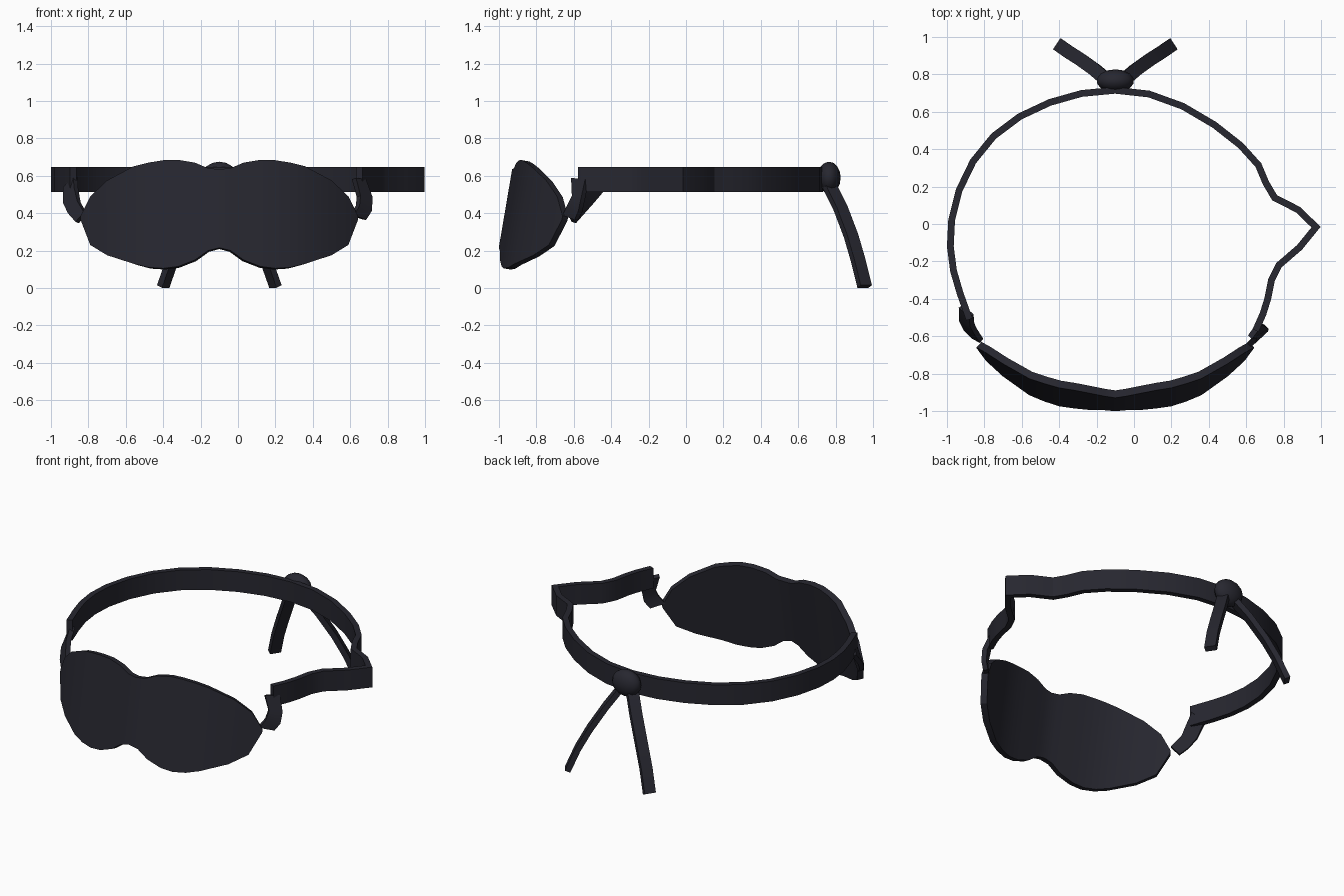
import bpy, math
from mathutils import Vector

if "Cube" in bpy.data.objects:
    bpy.data.objects.remove(bpy.data.objects["Cube"])

fabric = bpy.data.materials.new("dark navy fabric")
fabric.diffuse_color = (0.02, 0.02, 0.029, 1)
fabric.use_nodes = True
fabric.node_tree.nodes["Principled BSDF"].inputs["Base Color"].default_value = fabric.diffuse_color
CX = -0.1  # symmetry axis of the mask


def finish(ob, angle=30):
    ob.data.materials.append(fabric)
    bpy.ops.object.select_all(action='DESELECT')
    ob.select_set(True)
    bpy.context.view_layer.objects.active = ob
    for m in list(ob.modifiers):
        bpy.ops.object.modifier_apply(modifier=m.name)
    bpy.ops.object.shade_smooth_by_angle(angle=math.radians(angle))


def ribbon(name, rows, thick, offset=0.0):
    """Sheet between pairs of edge points, given thickness."""
    verts = [p for row in rows for p in row]
    faces = [(2*i, 2*i+2, 2*i+3, 2*i+1) for i in range(len(rows) - 1)]
    me = bpy.data.meshes.new(name)
    me.from_pydata(verts, [], faces)
    ob = bpy.data.objects.new(name, me)
    bpy.context.collection.objects.link(ob)
    s = ob.modifiers.new("thickness", 'SOLIDIFY')
    s.thickness = thick
    s.offset = offset
    s.use_even_offset = True
    finish(ob)
    return ob


# Mask: half-width, top z, bottom z, front y; top leans back
half = [(0, .635, .215, -1.0), (.06, .64, .2, -.992), (.13, .67, .15, -.983),
        (.22, .685, .115, -.968), (.3, .683, .105, -.955), (.38, .67, .11, -.93),
        (.46, .65, .13, -.9), (.6, .575, .175, -.808), (.69, .49, .23, -.735),
        (.742, .385, .365, -.688)]
cols = [(-u, t, b, y) for u, t, b, y in reversed(half[1:])] + half


def lean(y, z):
    return y + 0.17 * (z - 0.22)


ribbon("eye_mask", [((CX+u, lean(y, b), b), (CX+u, lean(y, t), t))
                    for u, t, b, y in cols], 0.04, -1)

# Head band, with the pointed ear-side bend on the right
path = [(.65, -.57), (.69, -.48), (.715, -.4), (.735, -.3), (.775, -.22), (.885, -.125),
        (.973, -.017), (.88, .075), (.752, .14), (.705, .22), (.665, .315), (.57, .42),
        (.43, .53), (.26, .63), (.08, .695), (-.1, .715), (-.28, .698),
        (-.45, .65), (-.61, .575), (-.75, .47), (-.86, .335), (-.935, .18),
        (-.975, .02), (-.982, -.12), (-.965, -.25), (-.93, -.37), (-.88, -.51)]
ribbon("head_band", [((x, y, .513), (x, y, .647)) for x, y in path], 0.036)

# Twisted connectors between band and mask
ribbon("right_connector", [((.62, -.605, .585), (.675, -.53, .575)),
                           ((.645, -.6, .49), (.71, -.55, .48)),
                           ((.64, -.625, .44), (.705, -.565, .41)),
                           ((.61, -.65, .39), (.675, -.585, .365))], 0.03)
ribbon("left_connector", [((-.925, -.44, .53), (-.87, -.49, .6)),
                          ((-.925, -.51, .45), (-.865, -.54, .53)),
                          ((-.9, -.56, .395), (-.85, -.57, .46)),
                          ((-.86, -.6, .35), (-.815, -.625, .4))], 0.03)

# Knot at the back
bpy.ops.mesh.primitive_uv_sphere_add(segments=14, ring_count=8, radius=1,
                                     location=(CX, .765, .59))
knot = bpy.context.object
knot.name = "knot"
knot.scale = (.1, .062, .085)
finish(knot, 40)

# Hanging tails, mirrored about the knot
tail = [(.04, .765, .55), (.11, .825, .43), (.19, .882, .28), (.25, .92, .15), (.3, .955, .008)]
across = Vector((-.55, .83, 0)) * 0.036
for name, s in (("right_tail", 1), ("left_tail", -1)):
    rows = []
    for x, y, z in tail:
        rows.append([(CX + s * (x + k * across.x), y + k * across.y, z) for k in (-1, 1)])
    ribbon(name, rows, 0.035)
